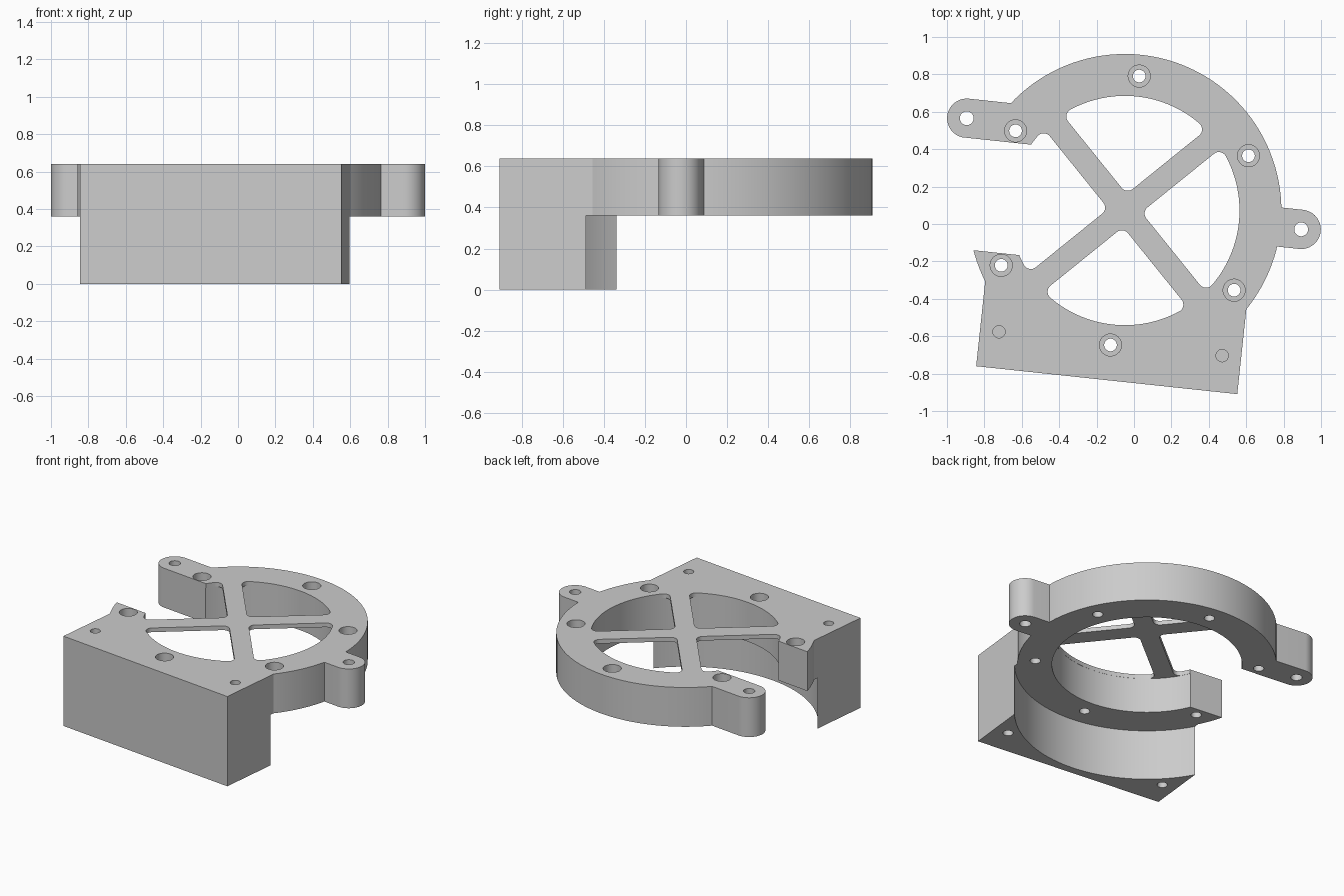
import bpy, bmesh, math
from mathutils import Matrix

if "Cube" in bpy.data.objects:
    bpy.data.objects.remove(bpy.data.objects["Cube"], do_unlink=True)

TOP, MID = 0.64, 0.36          # deck top and ring underside
RING, BORE = 0.837, 0.614      # ring outer and inner radius
GAP = 0.297                    # half width of the ring opening
SPOKE, FILLET = 0.063, 0.042   # spoke half width, window corner radius
SPOKE_Z = 0.61                 # underside of the thin spokes

grey = bpy.data.materials.new("plain grey")
grey.use_nodes = True
grey.diffuse_color = (0.6, 0.6, 0.6, 1)
grey.node_tree.nodes["Principled BSDF"].inputs["Base Color"].default_value = (0.6, 0.6, 0.6, 1)


def prism(name, points, z0, z1):
    """Extrude a flat outline from z0 to z1."""
    bm = bmesh.new()
    face = bm.faces.new([bm.verts.new((x, y, z0)) for x, y in points])
    out = bmesh.ops.extrude_face_region(bm, geom=[face])
    verts = [g for g in out["geom"] if isinstance(g, bmesh.types.BMVert)]
    bmesh.ops.translate(bm, vec=(0, 0, z1 - z0), verts=verts)
    bmesh.ops.recalc_face_normals(bm, faces=bm.faces)
    mesh = bpy.data.meshes.new(name)
    bm.to_mesh(mesh)
    bm.free()
    mesh.materials.append(grey)
    ob = bpy.data.objects.new(name, mesh)
    bpy.context.collection.objects.link(ob)
    return ob


def arc(cx, cy, r, a0, a1, n):
    """Points along an arc, angles in radians."""
    return [(cx + r * math.cos(a0 + (a1 - a0) * i / n),
             cy + r * math.sin(a0 + (a1 - a0) * i / n)) for i in range(n + 1)]


def disc(name, x, y, r, z0, z1, n=32):
    return prism(name, arc(x, y, r, 0, math.tau, n)[:-1], z0, z1)


def box(name, x0, x1, y0, y1, z0, z1):
    return prism(name, [(x0, y0), (x1, y0), (x1, y1), (x0, y1)], z0, z1)


def combine(target, tool, operation):
    """Apply one boolean and discard the tool."""
    mod = target.modifiers.new("cut", "BOOLEAN")
    mod.object, mod.operation, mod.solver = tool, operation, "EXACT"
    bpy.context.view_layer.update()
    result = bpy.data.meshes.new_from_object(
        target.evaluated_get(bpy.context.evaluated_depsgraph_get()))
    target.modifiers.clear()
    target.data = result
    bpy.data.objects.remove(tool, do_unlink=True)


def tab(x, y, r, side):
    """Rounded mounting ear pointing along side (+1 or -1) in x."""
    turn = 0 if side > 0 else math.pi
    outline = arc(x, y, r, turn - math.pi / 2, turn + math.pi / 2, 24)
    root = side * 0.66
    outline += [(root, outline[-1][1]), (root, outline[0][1])]
    return prism("mounting_tab", outline, MID, TOP)


def window():
    """Quarter window with three rounded corners, between two spokes."""
    k, r, big = SPOKE + FILLET, FILLET, BORE - 0.001
    u = math.sqrt((big - r) ** 2 - k * k)
    a, q = math.atan2(k, u), math.pi / 2
    pts = arc(k, k, r, 2 * q, 3 * q, 8)
    pts += arc(u, k, r, -q, a, 8)
    pts += arc(0, 0, big, a, q - a, 32)[1:-1]
    pts += arc(k, u, r, q - a, 2 * q, 8)
    return pts


# Solid block hollowed underneath, then the round deck and ears
body = box("ring_bracket", -0.702, 0.702, -0.912, -0.44, 0, TOP)
combine(body, disc("hollow", 0, 0, 0.855, -0.1, MID, 128), "DIFFERENCE")
combine(body, disc("deck", 0, 0, RING, MID, TOP, 128), "UNION")
tabs = [(0.948, 0, 1), (-0.893, 0.401, -1)]
for x, y, side in tabs:
    combine(body, tab(x, y, 0.105, side), "UNION")

# Bore below the spokes, the four windows and the ring opening
combine(body, disc("bore", 0, 0, BORE, -0.1, SPOKE_Z, 128), "DIFFERENCE")
for i in range(4):
    turn = math.pi / 4 + i * math.pi / 2
    c, s = math.cos(turn), math.sin(turn)
    pts = [(x * c - y * s, x * s + y * c) for x, y in window()]
    combine(body, prism("window", pts, 0.55, 0.8), "DIFFERENCE")
combine(body, box("opening", -1.2, -0.5, -GAP, GAP, 0.2, 0.8), "DIFFERENCE")

# Counterbored screw holes around the ring
for i in range(6):
    a = math.radians(30 + 60 * i)
    x, y = 0.723 * math.cos(a), 0.723 * math.sin(a)
    combine(body, disc("screw_hole", x, y, 0.034, 0.2, 0.8), "DIFFERENCE")
    combine(body, disc("counterbore", x, y, 0.059, 0.5, 0.8), "DIFFERENCE")

# Ear holes, and blind holes in both ends of the block
for x, y, side in tabs:
    combine(body, disc("tab_hole", x, y, 0.037, 0.2, 0.8), "DIFFERENCE")
for x in (-0.6, 0.6):
    combine(body, disc("top_hole", x, -0.716, 0.033, 0.44, 0.8), "DIFFERENCE")
    combine(body, disc("bottom_hole", x, -0.716, 0.033, -0.1, 0.2), "DIFFERENCE")

# Turn the part slightly and centre it
body.data.transform(Matrix.Translation((-0.049, 0.072, 0)) @ Matrix.Rotation(math.radians(-6.1), 4, "Z"))
body.data.materials.clear()
body.data.materials.append(grey)
for p in body.data.polygons:
    p.material_index = 0

bpy.ops.object.select_all(action="DESELECT")
body.select_set(True)
bpy.context.view_layer.objects.active = body
bpy.ops.object.shade_smooth_by_angle(angle=math.radians(30))
